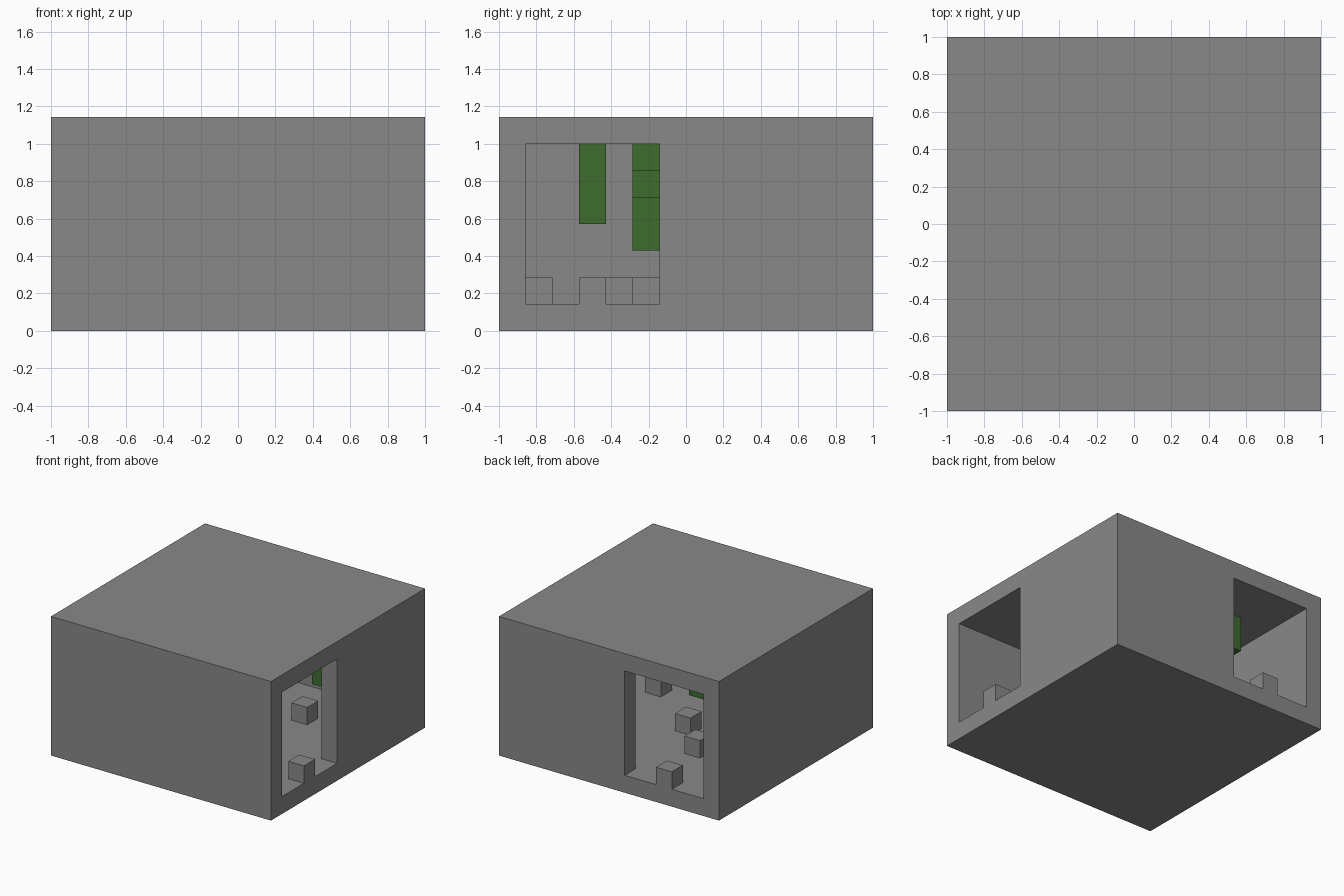
import bpy
import bmesh
from mathutils import Vector

default = bpy.data.objects.get("Cube")
if default:
    bpy.data.objects.remove(default, do_unlink=True)

UNIT = 1 / 7      # one block
SIDE = 14         # footprint in blocks
TOP = 8           # height in blocks


def material(name, rgb):
    mat = bpy.data.materials.new(name)
    mat.use_nodes = True
    color = (*rgb, 1)
    mat.diffuse_color = color
    bsdf = next(n for n in mat.node_tree.nodes if n.type == "BSDF_PRINCIPLED")
    bsdf.inputs["Base Color"].default_value = color
    return mat


stone = material("stone grey", (0.25, 0.25, 0.25))
leaf = material("vine green", (0.047, 0.15, 0.028))


def prism(name, outline, direction, mat):
    """Extrude an outline given in blocks and centre it on the footprint."""
    bm = bmesh.new()
    face = bm.faces.new([bm.verts.new(p) for p in outline])
    made = bmesh.ops.extrude_face_region(bm, geom=[face])["geom"]
    moved = [g for g in made if isinstance(g, bmesh.types.BMVert)]
    bmesh.ops.translate(bm, verts=moved, vec=Vector(direction))
    bmesh.ops.recalc_face_normals(bm, faces=bm.faces)
    for v in bm.verts:
        v.co = (v.co - Vector((SIDE / 2, SIDE / 2, 0))) * UNIT
    mesh = bpy.data.meshes.new(name)
    bm.to_mesh(mesh)
    bm.free()
    mesh.materials.append(mat)
    obj = bpy.data.objects.new(name, mesh)
    bpy.context.collection.objects.link(obj)
    return obj


def box(name, low, high, mat):
    (x, y, z), (a, b, c) = low, high
    return prism(name, [(x, y, z), (a, y, z), (a, b, z), (x, b, z)], (0, 0, c - z), mat)


# Outer shell, hollow room and two doorways with a raised stone in each sill
shell = box("room_shell", (0, 0, 0), (SIDE, SIDE, TOP), stone)
room = box("room_cutter", (1, 1, 1), (SIDE - 1, SIDE - 1, TOP - 1), stone)
door = [(1, 1), (3, 1), (3, 2), (4, 2), (4, 1), (6, 1), (6, 7), (1, 7)]
near = SIDE - 1.5
side_door = prism("side_door_cutter", [(near, u, z) for u, z in door], (2, 0, 0), stone)
back_door = prism("back_door_cutter", [(u, near, z) for u, z in door], (0, 2, 0), stone)
cutters = [room, side_door, back_door]
for cutter in cutters:
    cutter.hide_render = True
    mod = shell.modifiers.new(cutter.name, "BOOLEAN")
    mod.operation = "DIFFERENCE"
    mod.solver = "EXACT"
    mod.object = cutter

# Bake the cuts and remove the cutters
graph = bpy.context.evaluated_depsgraph_get()
baked = bpy.data.meshes.new_from_object(shell.evaluated_get(graph))
shell.modifiers.clear()
shell.data = baked
for cutter in cutters:
    bpy.data.objects.remove(cutter, do_unlink=True)

# Loose stones on the floor
for x, y in [(9, 9), (6, 7), (4, 9), (10, 4), (6, 1), (4, 5)]:
    box("floor_stone", (x, y, 1), (x + 1, y + 1, 2), stone)

# Vines hanging from the ceiling
for x, y, bottom in [(11, 8, 4), (3, 10, 5), (6, 3, 4), (9, 5, 6), (7, 5, 5), (3, 5, 3)]:
    box("hanging_vine", (x, y, bottom), (x + 1, y + 1, TOP - 1), leaf)
